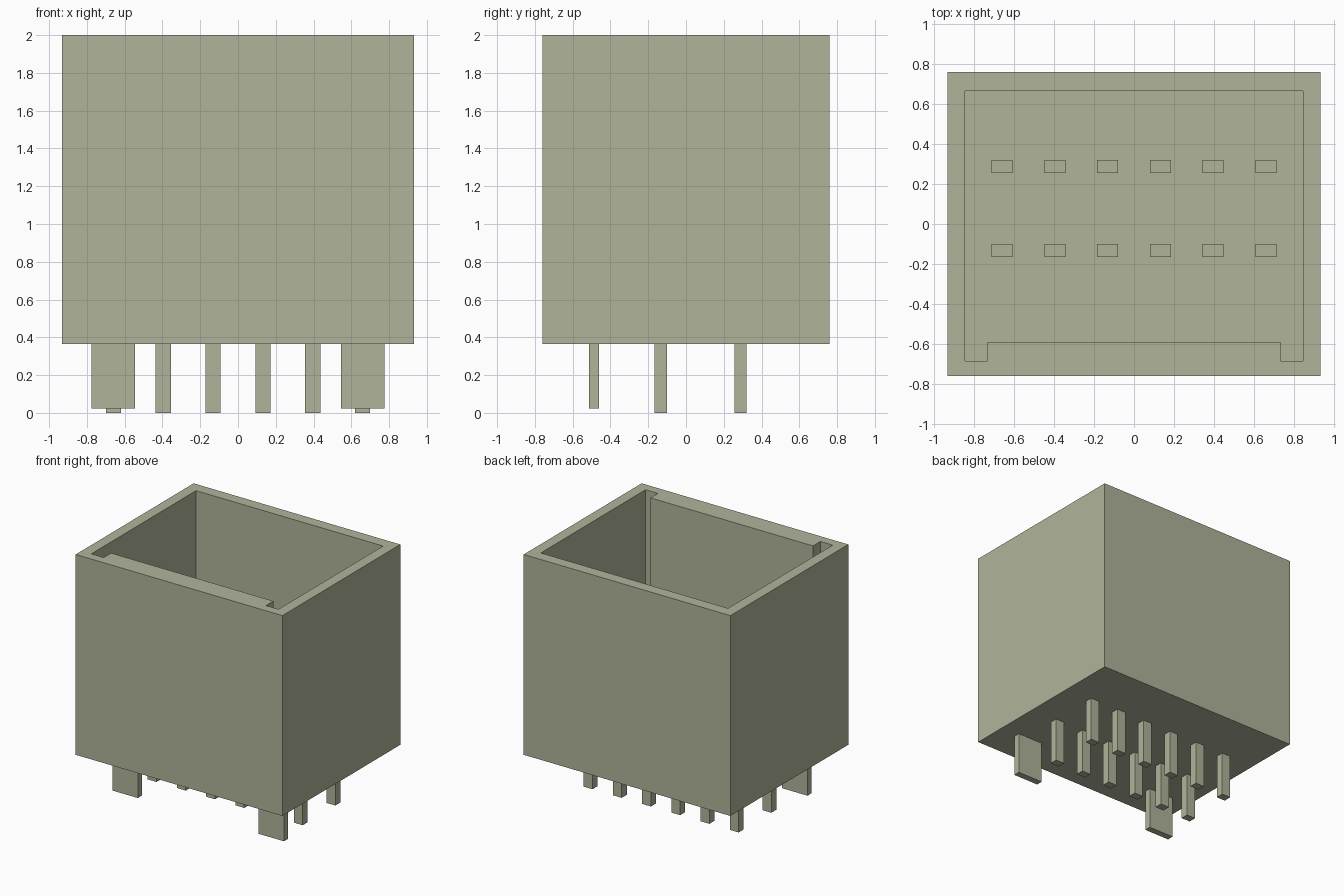
import bpy
import bmesh
from mathutils import Vector

if "Cube" in bpy.data.objects:
    bpy.data.objects.remove(bpy.data.objects["Cube"], do_unlink=True)

BODY_BOTTOM, FLOOR, TOP = 0.365, 0.65, 2.0
PIN_TOP = 1.4
PITCH = 0.264

mat = bpy.data.materials.new("sage_plastic")
mat.use_nodes = True
color = (0.434, 0.456, 0.323, 1.0)
mat.diffuse_color = color
mat.node_tree.nodes["Principled BSDF"].inputs["Base Color"].default_value = color


def finish(name, bm):
    """Turn a bmesh into a flat-shaded object."""
    bmesh.ops.recalc_face_normals(bm, faces=bm.faces)
    mesh = bpy.data.meshes.new(name)
    bm.to_mesh(mesh)
    bm.free()
    mesh.materials.append(mat)
    obj = bpy.data.objects.new(name, mesh)
    bpy.context.collection.objects.link(obj)
    return obj


def add_box(bm, x, y, z):
    """Add a box from its (min, max) range on each axis."""
    verts = bmesh.ops.create_cube(bm, size=1.0)["verts"]
    lo, hi = Vector((x[0], y[0], z[0])), Vector((x[1], y[1], z[1]))
    for v in verts:
        v.co = Vector([hi[i] if v.co[i] > 0 else lo[i] for i in range(3)])


def add_wall(bm, outline, z_cap):
    """Add upright walls around an outline, capped at z_cap; return the rim edges."""
    rim = [bm.verts.new((x, y, TOP)) for x, y in outline]
    cap = [bm.verts.new((x, y, z_cap)) for x, y in outline]
    n = len(outline)
    for i in range(n):
        j = (i + 1) % n
        bm.faces.new((rim[i], rim[j], cap[j], cap[i]))
    bm.faces.new(cap)
    return [bm.edges.get((rim[i], rim[(i + 1) % n])) for i in range(n)]


# Open-topped housing, thicker along the middle of the front wall
outer = [(-0.933, -0.76), (0.933, -0.76), (0.933, 0.76), (-0.933, 0.76)]
cavity = [(-0.845, -0.685), (-0.733, -0.685), (-0.733, -0.59), (0.733, -0.59),
          (0.733, -0.685), (0.845, -0.685), (0.845, 0.665), (-0.845, 0.665)]
bm = bmesh.new()
rim_edges = add_wall(bm, outer, BODY_BOTTOM) + add_wall(bm, cavity, FLOOR)
bmesh.ops.triangle_fill(bm, use_beauty=True, edges=rim_edges, normal=(0, 0, 1))
finish("housing", bm)

# Two rows of six pins: wide blades in the cavity, narrow tails below
for row, y in (("front", -0.133), ("back", 0.288)):
    blades, tails = bmesh.new(), bmesh.new()
    for i in range(6):
        x = (i - 2.5) * PITCH
        ys = (y - 0.0325, y + 0.0325)
        add_box(blades, (x - 0.0525, x + 0.0525), ys, (FLOOR, PIN_TOP))
        add_box(tails, (x - 0.04, x + 0.04), ys, (0.0, BODY_BOTTOM))
    finish(row + "_contact_blades", blades)
    finish(row + "_pin_tails", tails)

# Flat mounting tabs under the front corners
for side, s in (("left", 1), ("right", -1)):
    bm = bmesh.new()
    add_box(bm, sorted((s * 0.545, s * 0.775)), (-0.514, -0.46), (0.022, BODY_BOTTOM))
    finish(side + "_mounting_tab", bm)
